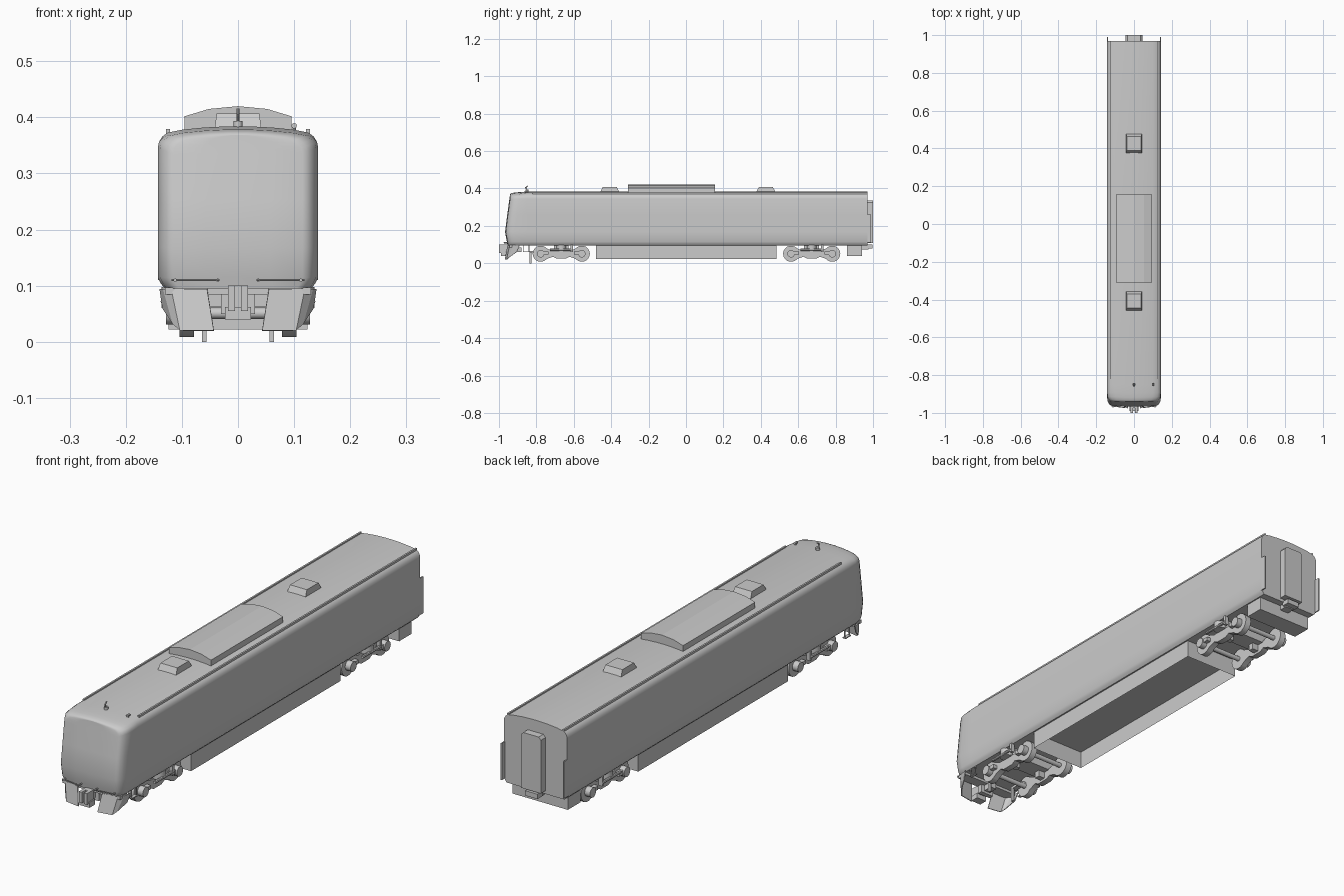
import bpy, bmesh
from math import sin, cos, radians, pi
from mathutils import Matrix, Vector

if "Cube" in bpy.data.objects:
    bpy.data.objects.remove(bpy.data.objects["Cube"])


def finish(name, bm, smooth=False):
    bmesh.ops.recalc_face_normals(bm, faces=bm.faces)
    me = bpy.data.meshes.new(name)
    bm.to_mesh(me)
    bm.free()
    ob = bpy.data.objects.new(name, me)
    bpy.context.collection.objects.link(ob)
    if smooth:
        bpy.ops.object.select_all(action='DESELECT')
        ob.select_set(True)
        bpy.context.view_layer.objects.active = ob
        bpy.ops.object.shade_smooth_by_angle(angle=radians(35))
    return ob


def prism(name, pts, axis, a, b, smooth=False):
    """Extrude a profile, (y,z) along x or (x,z) along y, from a to b."""
    bm = bmesh.new()
    f = (lambda p, t: (t, p[0], p[1])) if axis == 'x' else (lambda p, t: (p[0], t, p[1]))
    ra = [bm.verts.new(f(p, a)) for p in pts]
    rb = [bm.verts.new(f(p, b)) for p in pts]
    bm.faces.new(ra)
    bm.faces.new(rb)
    for i in range(len(pts)):
        j = (i + 1) % len(pts)
        bm.faces.new((ra[i], ra[j], rb[j], rb[i]))
    return finish(name, bm, smooth)


def box(name, x0, x1, y0, y1, z0, z1):
    return prism(name, [(x0, z0), (x1, z0), (x1, z1), (x0, z1)], 'y', y0, y1)


def rod(name, p, q, r, n=12):
    p, q = Vector(p), Vector(q)
    bm = bmesh.new()
    m = Matrix.Translation((p + q) / 2) @ (q - p).to_track_quat('Z', 'Y').to_matrix().to_4x4()
    bmesh.ops.create_cone(bm, cap_ends=True, segments=n, radius1=r, radius2=r,
                          depth=(q - p).length, matrix=m)
    return finish(name, bm, True)


# Car body: lofted section with a raked, rounded nose
half = [(0.13, 0.095), (0.137, 0.103), (0.143, 0.115), (0.143, 0.17), (0.143, 0.26), (0.143, 0.345),
        (0.141, 0.356), (0.135, 0.366), (0.125, 0.373), (0.1, 0.378), (0.06, 0.382), (0.02, 0.384)]
ring = half + [(-x, z) for x, z in reversed(half)]


def nose_y(x, z):
    y = -0.948 - 0.014 * (z - 0.095) / 0.075 if z < 0.17 else -0.962 + 0.028 * (z - 0.17) / 0.205
    return y - 0.006 * (1 - (x / 0.143) ** 2)


bm = bmesh.new()
rows = [[bm.verts.new((x, 0.97, z)) for x, z in ring],
        [bm.verts.new((x, -0.85, z)) for x, z in ring]]
for depth, inset in ((0.045, 0.0), (0.022, 0.004), (0.008, 0.012), (0.002, 0.02), (0.0, 0.028)):
    row = []
    for x, z in ring:
        xx = x * (1 - inset / 0.143)
        zz = 0.095 + (z - 0.095) * (1 - inset * 0.4 / 0.288) - 0.004 * (z > 0.36)
        row.append(bm.verts.new((xx, nose_y(xx, zz) + depth, zz)))
    rows.append(row)
for a, b in zip(rows, rows[1:]):
    for i in range(len(ring)):
        j = (i + 1) % len(ring)
        bm.faces.new((a[i], a[j], b[j], b[i]))
bm.faces.new(rows[0])
last, n = rows[-1], len(ring)
cols = []
for i in range(n // 2):
    r, l = last[i], last[n - 1 - i]
    mids = []
    for t in (0.25, 0.5, 0.75):
        p = r.co.lerp(l.co, t)
        mids.append(bm.verts.new((p.x, nose_y(p.x, p.z), p.z)))
    cols.append([r] + mids + [l])
for a, b in zip(cols, cols[1:]):
    for k in range(4):
        bm.faces.new((a[k], a[k + 1], b[k + 1], b[k]))
for c in (cols[0], cols[-1]):
    bm.faces.new(c)
finish("car_body", bm, True)

# Roof: air conditioner, vents, gutters
arch = [(-0.095, 0.376), (-0.095, 0.402), (-0.052, 0.415), (0, 0.42),
        (0.052, 0.415), (0.095, 0.402), (0.095, 0.376)]
prism("air_conditioner", arch, 'y', -0.31, 0.155)
for y in (-0.408, 0.427):
    bm = bmesh.new()
    bmesh.ops.create_cube(bm, size=1)
    for v in bm.verts:
        top = v.co.z > 0
        v.co = (v.co.x * (0.076 if top else 0.084), y + v.co.y * (0.075 if top else 0.106),
                0.407 if top else 0.378)
    finish("roof_vent", bm)
for s in (1, -1):
    box("roof_gutter", s * 0.121, s * 0.128, -0.82, 0.97, 0.37, 0.379)

# Roof aerial and small knob
rod("aerial_base", (0, -0.85, 0.38), (0, -0.85, 0.394), 0.008)
rod("aerial_mast", (0, -0.85, 0.39), (0, -0.858, 0.405), 0.003, 8)
rod("aerial_tip", (0, -0.858, 0.404), (0, -0.846, 0.414), 0.003, 8)
rod("roof_knob_stem", (0.1, -0.85, 0.374), (0.1, -0.85, 0.383), 0.003, 8)
rod("roof_knob", (0.1, -0.857, 0.385), (0.1, -0.843, 0.385), 0.005, 8)

# Underfloor equipment skirt, open at the bottom
bm = bmesh.new()
low = [bm.verts.new(p) for p in ((-.124, -.48, .022), (.124, -.48, .022), (.124, .485, .022), (-.124, .485, .022))]
top = [bm.verts.new((v.co.x, v.co.y, 0.096)) for v in low]
for i in range(4):
    j = (i + 1) % 4
    bm.faces.new((low[i], low[j], top[j], top[i]))
bm.faces.new(top)
finish("underfloor_skirt", bm)

# Rear end: gangway, side plates, equipment box, coupler
box("rear_box", -0.125, 0.125, 0.86, 0.94, 0.04, 0.096)
gang = [(-0.045, 0.108), (0.045, 0.108), (0.045, 0.325), (0.035, 0.336), (-0.035, 0.336), (-0.045, 0.325)]
prism("gangway", gang, 'y', 0.965, 1.0)
box("rear_coupler_shank", -0.02, 0.02, 0.93, 0.975, 0.075, 0.096)
box("rear_coupler_head", -0.028, 0.028, 0.965, 0.998, 0.08, 0.1)
for s in (1, -1):
    box("gap_plate", s * 0.138, s * 0.143, 0.962, 0.99, 0.11, 0.26)


# Bogies: dog-bone wheel frames with axle boxes, springs and bolster
def bogie(yc):
    prof = []
    for s in (1, -1):
        for k in range(-7, 8):
            a = radians(k * 20) + (0 if s > 0 else pi)
            prof.append((yc + s * 0.11 + 0.043 * cos(a), 0.051 + 0.043 * sin(a)))
        prof += [(yc + s * 0.045, 0.051 + s * 0.016), (yc + s * 0.025, 0.047 + s * 0.022),
                 (yc - s * 0.025, 0.047 + s * 0.022), (yc - s * 0.045, 0.051 + s * 0.016)]
    for s in (1, -1):
        prism("bogie_wheel_frame", prof, 'x', s * 0.078, s * 0.104, True)
        for dy in (-0.11, 0.11):
            rod("axle_box", (s * 0.1, yc + dy, 0.051), (s * 0.128, yc + dy, 0.051), 0.02, 16)
            box("axle_link", s * 0.104, s * 0.122, yc + dy * 0.82 - 0.022, yc + dy * 0.82 + 0.022, 0.046, 0.062)
        rod("air_spring", (s * 0.11, yc, 0.066), (s * 0.11, yc, 0.098), 0.026, 16)
        rod("yaw_damper", (s * 0.132, yc - 0.06, 0.072), (s * 0.132, yc + 0.06, 0.072), 0.006, 8)
        box("damper_bracket", s * 0.12, s * 0.136, yc + 0.05, yc + 0.062, 0.06, 0.098)
        box("brake_hanger", s * 0.05, s * 0.08, yc - 0.012, yc + 0.012, 0.035, 0.09)
    box("bolster", -0.1, 0.1, yc - 0.04, yc + 0.04, 0.062, 0.098)
    for dy in (-0.11, 0.11):
        rod("axle", (-0.08, yc + dy, 0.051), (0.08, yc + dy, 0.051), 0.01)


for yc in (-0.667, 0.672):
    bogie(yc)

# Front end: skirt wings, grab bars, rail guards, steps
for s in (1, -1):
    bm = bmesh.new()
    up = [(0.055, -0.953, 0.094), (0.118, -0.942, 0.094), (0.132, -0.925, 0.094), (0.138, -0.89, 0.094)]
    dn = [(0.043, -0.967, 0.02), (0.103, -0.957, 0.02), (0.115, -0.945, 0.032), (0.133, -0.905, 0.06)]
    u = [bm.verts.new((s * x, y, z)) for x, y, z in up]
    d = [bm.verts.new((s * x, y, z)) for x, y, z in dn]
    for i in range(3):
        bm.faces.new((u[i], u[i + 1], d[i + 1], d[i]))
    wing = finish("front_skirt", bm)
    m = wing.modifiers.new("thickness", 'SOLIDIFY')
    m.thickness = 0.004
    m.offset = 0
    rod("grab_bar", (s * 0.033, -0.974, 0.11), (s * 0.118, -0.964, 0.11), 0.002, 8)
    for x in (0.036, 0.112):
        rod("grab_bar_post", (s * x, -0.945, 0.11), (s * x, -0.972, 0.11), 0.003, 8)
    box("rail_guard", s * 0.056, s * 0.064, -0.838, -0.826, 0, 0.066)
    box("guard_arm", s * 0.056, s * 0.08, -0.838, -0.77, 0.056, 0.066)
    for y in (-0.87, -0.84):
        box("step_hanger", s * 0.126, s * 0.13, y - 0.002, y + 0.002, 0.062, 0.1)
    box("step", s * 0.12, s * 0.134, -0.872, -0.838, 0.06, 0.064)
box("front_bumper_beam", -0.13, 0.13, -0.945, -0.9, 0.084, 0.097)

# Front coupler
box("coupler_shank", -0.014, 0.014, -0.975, -0.88, 0.06, 0.085)
for s in (1, -1):
    box("coupler_jaw", s * 0.005, s * 0.018, -1.0, -0.96, 0.055, 0.1)
box("coupler_block", -0.018, 0.018, -0.975, -0.955, 0.05, 0.1)
box("electric_coupler", -0.023, 0.023, -0.99, -0.955, 0.04, 0.062)
box("coupler_carrier", -0.03, 0.03, -0.94, -0.92, 0.05, 0.09)
